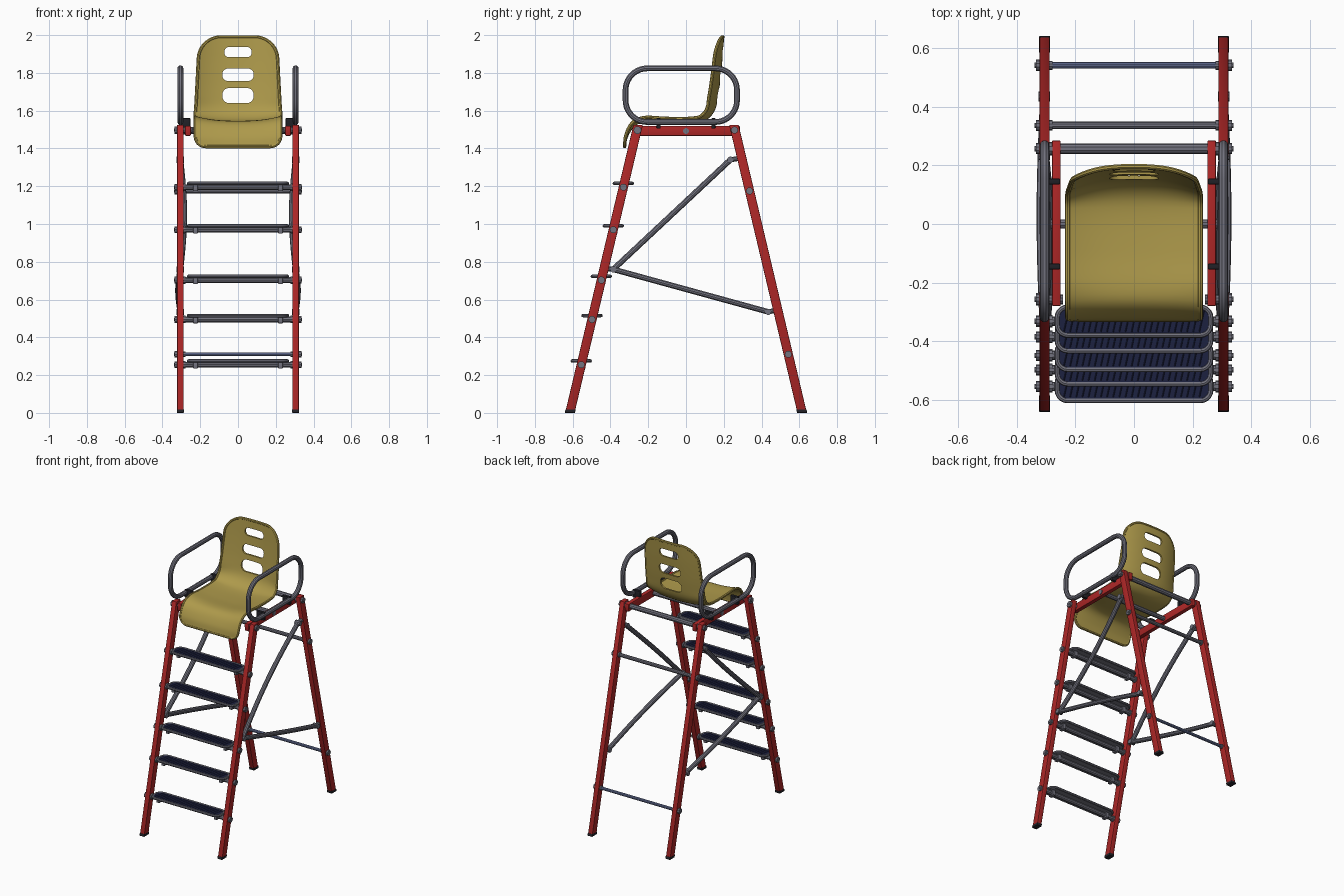
import bpy, bmesh
from math import sin, cos, pi, sqrt
from mathutils import Vector

if "Cube" in bpy.data.objects:
    bpy.data.objects.remove(bpy.data.objects["Cube"])


def material(name, col):
    m = bpy.data.materials.new(name)
    m.diffuse_color = (*col, 1)
    m.use_nodes = True
    m.node_tree.nodes["Principled BSDF"].inputs["Base Color"].default_value = m.diffuse_color
    return m


RED = material("red_paint", (0.42, 0.02, 0.02))
STEEL = material("steel", (0.17, 0.17, 0.21))
BLUE = material("blue_steel", (0.16, 0.2, 0.38))
NAVY = material("navy_rubber", (0.012, 0.015, 0.05))
BLACK = material("black_rubber", (0.015, 0.015, 0.02))
YELLOW = material("mustard_plastic", (0.42, 0.32, 0.07))


def finish(ob, mat, angle=0.6):
    if mat:
        ob.data.materials.append(mat)
    bpy.ops.object.select_all(action='DESELECT')
    ob.select_set(True)
    bpy.context.view_layer.objects.active = ob
    if ob.type == 'CURVE' or ob.modifiers:
        bpy.ops.object.convert(target='MESH')
        ob = bpy.context.object
    bpy.ops.object.shade_smooth_by_angle(angle=angle)
    return ob


def mesh_object(name, verts, faces):
    me = bpy.data.meshes.new(name)
    me.from_pydata([tuple(v) for v in verts], [], faces)
    bm = bmesh.new()
    bm.from_mesh(me)
    bmesh.ops.recalc_face_normals(bm, faces=bm.faces)
    bm.to_mesh(me)
    bm.free()
    ob = bpy.data.objects.new(name, me)
    bpy.context.collection.objects.link(ob)
    return ob


def prism(name, a, b, mat, bevel=0):
    n = len(a)
    faces = [(i, (i + 1) % n, n + (i + 1) % n, n + i) for i in range(n)]
    ob = mesh_object(name, a + b, faces + [tuple(range(n)), tuple(range(n, 2 * n))])
    if bevel:
        m = ob.modifiers.new("bevel", 'BEVEL')
        m.width, m.segments = bevel, 2
    return finish(ob, mat)


def box(name, lo, hi, mat, bevel=0.003):
    (x, y, z), (X, Y, Z) = lo, hi
    ring = [(x, y), (X, y), (X, Y), (x, Y)]
    return prism(name, [(*p, z) for p in ring], [(*p, Z) for p in ring], mat, bevel)


def tube(name, pts, r, mat, cyclic=False, res=3):
    cu = bpy.data.curves.new(name, 'CURVE')
    cu.dimensions = '3D'
    cu.bevel_depth, cu.bevel_resolution, cu.use_fill_caps = r, res, True
    sp = cu.splines.new('POLY')
    sp.points.add(len(pts) - 1)
    for p, q in zip(sp.points, pts):
        p.co = (*q, 1)
    sp.use_cyclic_u = cyclic
    ob = bpy.data.objects.new(name, cu)
    bpy.context.collection.objects.link(ob)
    return finish(ob, mat)


def rrect(w, h, r, n=8):
    """Rounded rectangle outline with half sizes w, h."""
    pts = []
    for k, (sx, sy) in enumerate([(1, 1), (-1, 1), (-1, -1), (1, -1)]):
        for i in range(n + 1):
            a = (k + i / n) * pi / 2
            pts.append((sx * (w - r) + r * cos(a), sy * (h - r) + r * sin(a)))
    return pts


def spline(pts, n):
    """Catmull-Rom samples through 2D points."""
    p = [Vector(q) for q in pts]
    p = [2 * p[0] - p[1]] + p + [2 * p[-1] - p[-2]]
    out = []
    for i in range(1, len(p) - 2):
        for k in range(n):
            t = k / n
            a, b, c, d = p[i - 1:i + 3]
            out.append(0.5 * (2 * b + (c - a) * t + (2 * a - 5 * b + 4 * c - d) * t * t
                              + (3 * b - a - 3 * c + d) * t ** 3))
    return out + [p[-2]]


def leg_y(z):
    return 0.615 - 0.358 * z / 1.51


def slanted(name, x, side, z0, z1, hx, hy, mat, bevel):
    def ring(z):
        return [(x + i * hx, side * leg_y(z) + j * hy, z)
                for i, j in ((-1, -1), (1, -1), (1, 1), (-1, 1))]
    prism(name, ring(z0), ring(z1), mat, bevel)


def crossbar(name, y, z, r, mat=STEEL):
    """Bar between the legs with collars inside and nuts outside."""
    tube(name, [(-0.33, y, z), (0.33, y, z)], r, mat)
    for s in (-1, 1):
        nut(name + "_nut", s, y, z)
        tube(name + "_collar", [(s * 0.278, y, z), (s * 0.29, y, z)], r + 0.005, STEEL)


def nut(name, s, y, z, r=0.019):
    tube(name, [(s * 0.318, y, z), (s * 0.335, y, z)], r, STEEL)
    tube(name + "_tip", [(s * 0.33, y, z), (s * 0.339, y, z)], 0.009, STEEL)


# Side frames: legs, feet, top rails, braces and armrests
for s in (-1, 1):
    x = s * 0.305
    for side, nm in ((-1, "front"), (1, "rear")):
        slanted(nm + "_leg", x, side, 0.012, 1.525, 0.0175, 0.025, RED, 0.004)
        slanted(nm + "_foot", x, side, 0, 0.018, 0.019, 0.027, BLACK, 0.003)
    box("top_rail", (s * 0.265 - 0.015, -0.28, 1.467), (s * 0.265 + 0.015, 0.285, 1.52), RED, 0.004)
    tube("front_pivot", [(s * 0.242, -0.257, 1.497), (s * 0.33, -0.257, 1.497)], 0.017, STEEL)
    nut("front_pivot_nut", s, -0.257, 1.497, 0.021)

    # Slightly bowed diagonal braces
    joint = (-0.385, 0.76)
    for nm, end, bow in (("upper_brace", (0.235, 1.34), -0.02), ("lower_brace", (0.435, 0.535), 0.012)):
        path = []
        for i in range(13):
            t = i / 12
            path.append((x + s * bow * sin(pi * t), joint[0] + t * (end[0] - joint[0]),
                         joint[1] + t * (end[1] - joint[1])))
        tube(nm, path, 0.0155, STEEL)
        ly = leg_y(end[1])
        tube(nm + "_bolt", [(s * 0.287, *end), (s * 0.326, *end)], 0.017, STEEL)
        tube(nm + "_lug", [(x, *end), (x, ly, end[1] + 0.01)], 0.014, STEEL)
    tube("brace_joint_bolt", [(s * 0.286, *joint), (s * 0.325, *joint)], 0.017, STEEL)
    tube("brace_joint_lug", [(x, *joint), (x, -0.43, 0.765)], 0.014, STEEL)

    # Armrest hoop and its clamps
    tube("armrest", [(x, -0.025 + a, 1.682 + b) for a, b in rrect(0.295, 0.142, 0.115, 10)],
         0.016, STEEL, True)
    for y in (-0.145, 0.145):
        box("armrest_clamp", (min(s * 0.252, s * 0.312), y - 0.01, 1.505),
            (max(s * 0.252, s * 0.312), y + 0.01, 1.56), BLACK)

# Crossbars
crossbar("rear_top_bar", 0.257, 1.497, 0.018)
crossbar("rear_upper_bar", leg_y(1.175), 1.175, 0.013)
crossbar("rear_lower_bar", leg_y(0.31), 0.31, 0.0105, BLUE)
tube("seat_bar", [(-0.285, 0, 1.492), (0.285, 0, 1.492)], 0.016, STEEL)

# Steps: tube frame, rubber tread, underside plate, clamps and bar
for z in (0.255, 0.495, 0.703, 0.97, 1.195):
    y = -leg_y(z)
    top = z + 0.02
    crossbar("step_bar", y, z, 0.016)
    outline = [(a, y + b) for a, b in rrect(0.262, 0.048, 0.036, 5)]
    tube("step_frame", [(*p, top) for p in outline], 0.009, STEEL, True, 2)
    prism("step_plate", [(*p, top - 0.006) for p in outline], [(*p, top) for p in outline], STEEL)
    inner = [(a, y + b) for a, b in rrect(0.255, 0.041, 0.03, 5)]
    prism("step_tread", [(*p, top) for p in inner], [(*p, top + 0.005) for p in inner], NAVY)
    for k in range(-11, 12):
        c = k * 0.021
        tube("tread_rib", [(c - 0.008, y - 0.036, top + 0.004), (c + 0.008, y + 0.036, top + 0.004)],
             0.003, NAVY, res=0)
    for s in (-1, 1):
        box("step_clamp", (s * 0.225 - 0.012, y - 0.022, z - 0.021),
            (s * 0.225 + 0.012, y + 0.022, top - 0.004), STEEL)

# Seat shell: profile swept across a varying width, dished toward the sitter
prof = spline([(-0.325, 1.41), (-0.312, 1.465), (-0.275, 1.522), (-0.22, 1.54), (-0.1, 1.534),
               (0.03, 1.535), (0.10, 1.552), (0.148, 1.605), (0.168, 1.70), (0.185, 1.85),
               (0.196, 1.99)], 8)
dist = [0]
for a, b in zip(prof, prof[1:]):
    dist.append(dist[-1] + (b - a).length)
L = dist[-1]
samples = []
N = 70
for k in range(N + 1):
    s = L * (0.5 - 0.5 * cos(pi * k / N))
    i = max(j for j in range(len(dist) - 1) if dist[j] <= s + 1e-9)
    t = (s - dist[i]) / (dist[i + 1] - dist[i])
    samples.append((s, prof[i].lerp(prof[i + 1], min(t, 1)), (prof[i + 1] - prof[i]).normalized()))
M = 24
verts = []
for s, p, t in samples:
    f = s / L
    w = 0.226 if f < 0.55 else 0.226 - 0.022 * (f - 0.55) / 0.45
    for d, r in ((s, 0.055), (L - s, 0.115)):
        if d < r:
            w -= r - sqrt(max(0, r * r - (r - d) ** 2))
    dish = 0.025 * min(1, f / 0.2) + 0.02 * max(0, min(1, (f - 0.5) / 0.15))
    for j in range(M + 1):
        x = w * (2 * j / M - 1)
        o = dish * (abs(x) / 0.226) ** 2.5
        verts.append((x, p.x - t.y * o, p.y + t.x * o))
R = M + 1
faces = [(i * R + j, i * R + j + 1, (i + 1) * R + j + 1, (i + 1) * R + j)
         for i in range(N) for j in range(M)]
edge = ([verts[j] for j in range(R)] + [verts[i * R + M] for i in range(1, N)]
        + [verts[N * R + j] for j in range(M, -1, -1)] + [verts[i * R] for i in range(N - 1, 0, -1)])
seat = mesh_object("seat", verts, faces)
m = seat.modifiers.new("thickness", 'SOLIDIFY')
m.thickness, m.offset = 0.012, 0

# Hand holes in the backrest
cutters = []
for z, w, h in ((1.91, 0.072, 0.027), (1.79, 0.083, 0.033), (1.68, 0.083, 0.04)):
    ring = rrect(w, h, h * 0.9)
    c = prism("hole_cutter", [(a, 0.08, z + b) for a, b in ring], [(a, 0.3, z + b) for a, b in ring], None)
    c.hide_render = True
    b = seat.modifiers.new("hole", 'BOOLEAN')
    b.operation, b.object, b.solver = 'DIFFERENCE', c, 'EXACT'
    cutters.append(c)
finish(seat, YELLOW)
for c in cutters:
    bpy.data.objects.remove(c)
tube("seat_rim", edge, 0.009, YELLOW, True, 2)
